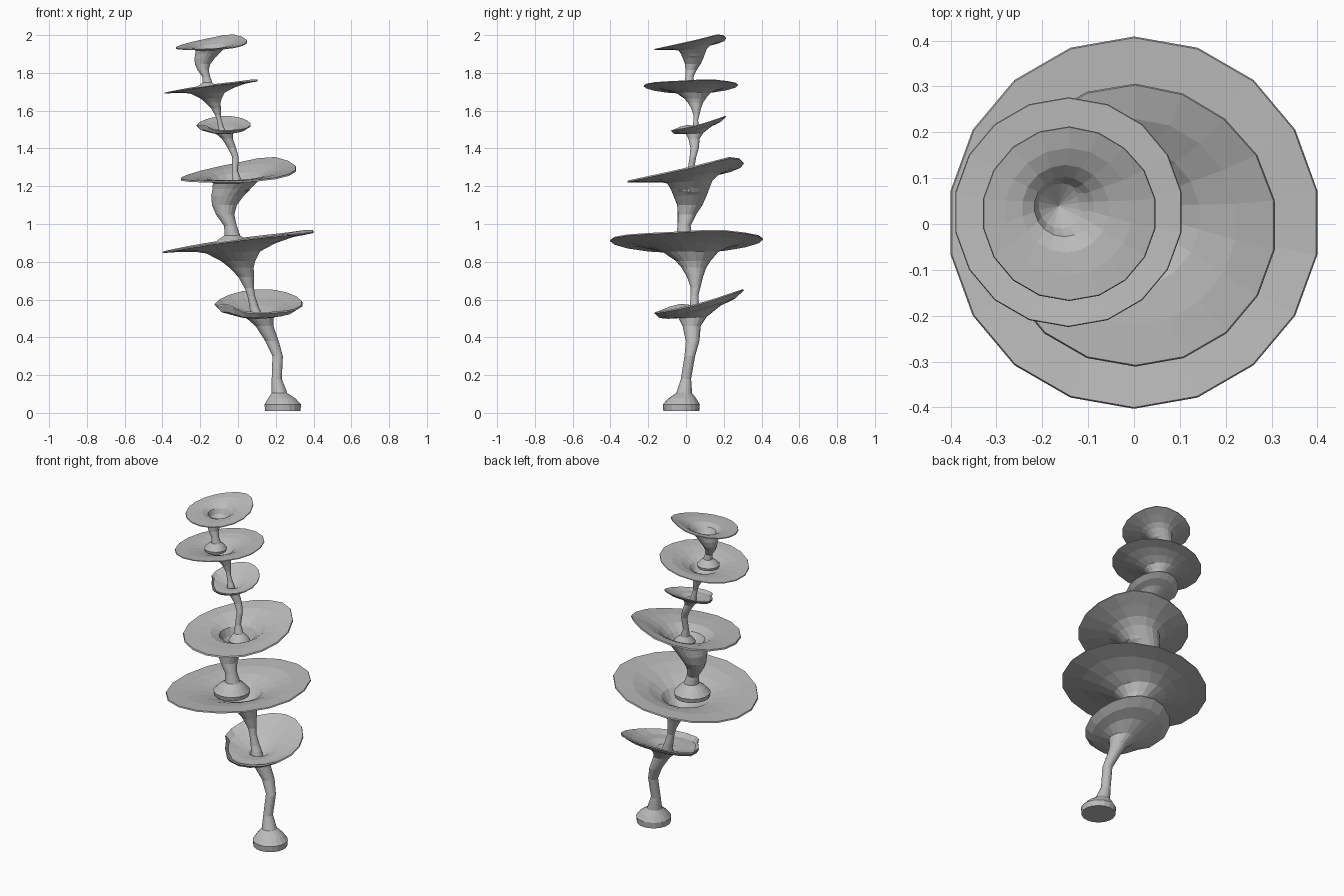
import bpy, bmesh, math

cube = bpy.data.objects.get("Cube")
if cube:
    bpy.data.objects.remove(cube)

SIDES = 18

mat = bpy.data.materials.new("plain grey")
mat.use_nodes = True
GREY = (0.5, 0.5, 0.5, 1)
mat.diffuse_color = GREY
mat.node_tree.nodes["Principled BSDF"].inputs["Base Color"].default_value = GREY


def funnel(name, rings, tip, tilt, wave, curl, scale, offset):
    """Loft rings (x, y, z, radius) into a stem, a cap and its hollow.
    tilt: cap slope in x and y; wave: height and direction of the rim wave;
    curl: direction, lift and inward pull of a folded part of the rim."""
    bm = bmesh.new()
    rim = max(r[3] for r in rings)
    place = lambda x, y, z: [c * scale + o for c, o in zip((x, y, z), offset)]
    loops = []
    for x, y, z, r in rings:
        t = r / rim
        lean = min(1, max(0, (t - 0.25) / 0.35)) if z > rings[0][2] + 0.2 else 0
        loop = []
        for k in range(SIDES):
            a = math.tau * (k + 0.5) / SIDES
            d = math.atan2(math.sin(a - curl[0]), math.cos(a - curl[0]))
            fold = math.exp(-(d / 0.45) ** 2) * lean * t ** 3
            rr = r * (1 - curl[2] * fold)
            dx, dy = rr * math.cos(a), rr * math.sin(a)
            dz = lean * (tilt[0] * dx + tilt[1] * dy
                         + wave[0] * t * t * math.cos(2 * (a - wave[1])))
            loop.append(bm.verts.new(place(x + dx, y + dy, z + dz + curl[1] * fold)))
        loops.append(loop)
    bm.faces.new(loops[0][::-1])
    for lo, hi in zip(loops, loops[1:]):
        for k in range(SIDES):
            n = (k + 1) % SIDES
            bm.faces.new((lo[k], lo[n], hi[n], hi[k]))
    bottom = bm.verts.new(place(*tip))
    for k in range(SIDES):
        bm.faces.new((loops[-1][k], loops[-1][(k + 1) % SIDES], bottom))
    bmesh.ops.recalc_face_normals(bm, faces=bm.faces)
    mesh = bpy.data.meshes.new(name)
    bm.to_mesh(mesh)
    bm.free()
    mesh.materials.append(mat)
    bpy.context.collection.objects.link(bpy.data.objects.new(name, mesh))


# Tall curved stem with a small folded cap
bowl = dict(
    rings=[(.237, -.025, .01, .095), (.237, -.025, .045, .098), (.232, -.02, .075, .075),
           (.22, -.01, .105, .042), (.205, 0, .18, .027), (.21, .02, .3, .028),
           (.18, .035, .38, .036), (.14, .03, .46, .048), (.115, .035, .505, .075),
           (.1, .045, .53, .14), (.1, .06, .547, .2), (.107, .07, .577, .237),
           (.107, .07, .584, .234), (.1, .06, .56, .185), (.1, .045, .543, .12),
           (.11, .04, .52, .055)],
    tip=(.13, .035, .47), tilt=(.03, .26), wave=(.01, 1.5), curl=(3.75, .03, .18))

# Slender stem with the widest, flattest cap
disc = dict(
    rings=[(.1, .04, .5, .035), (.095, .042, .53, .03), (.085, .045, .56, .025),
           (.07, .045, .62, .02), (.06, .05, .66, .025), (.043, .048, .72, .042),
           (.018, .042, .77, .066), (0, .038, .805, .093), (-.025, .025, .85, .145),
           (-.015, .015, .877, .215), (-.005, .005, .896, .3), (0, .003, .906, .406),
           (0, .003, .913, .403), (-.005, .005, .908, .3), (-.015, .015, .89, .215),
           (-.02, .025, .863, .14), (0, .038, .816, .08)],
    tip=(.02, .042, .76), tilt=(.13, .01), wave=(.008, 1.57), curl=(.4, .012, 0))

# Domed foot and stout stem with a deep tilted cap
trumpet = dict(
    rings=[(-.035, -.01, .86, .098), (-.035, -.01, .885, .103), (-.033, -.01, .915, .075),
           (-.03, -.01, .94, .042), (-.04, -.01, .99, .034), (-.068, .005, 1.05, .049),
           (-.072, .02, 1.1, .067), (-.055, .022, 1.15, .088), (-.032, .022, 1.19, .104),
           (-.015, .02, 1.222, .12), (-.01, .012, 1.242, .16), (0, .005, 1.254, .225),
           (.003, -.002, 1.265, .309), (.003, -.002, 1.273, .306), (0, .005, 1.266, .225),
           (-.01, .015, 1.25, .155), (-.015, .022, 1.218, .106), (-.025, .025, 1.17, .08)],
    tip=(-.035, .025, 1.1), tilt=(.09, .155), wave=(.01, .95), curl=(.95, .02, .02))

# The upper cluster repeats the lower one at a smaller scale
for level, scale, offset in (("lower", 1, (0, 0, 0)),
                             ("upper", .617, (-.143, .024, 1.168))):
    for part, spec in (("folded_bowl", bowl), ("wide_disc", disc), ("deep_trumpet", trumpet)):
        funnel(f"{level}_{part}", scale=scale, offset=offset, **spec)
